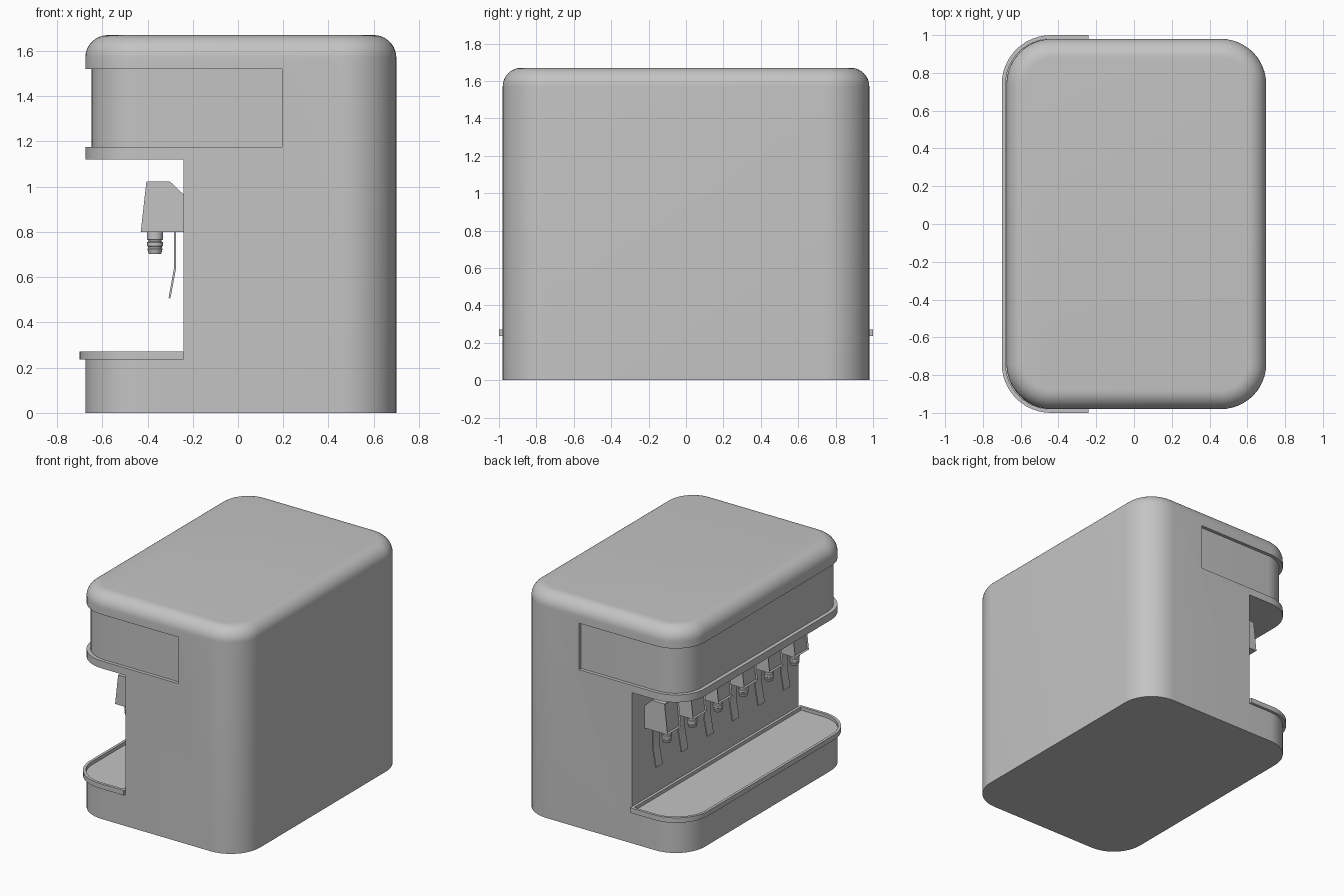
import bpy, bmesh, math

if "Cube" in bpy.data.objects:
    bpy.data.objects.remove(bpy.data.objects["Cube"], do_unlink=True)

GREY = (0.55, 0.55, 0.55, 1)
grey = bpy.data.materials.new("light grey")
grey.use_nodes = True
grey.diffuse_color = GREY
grey.node_tree.nodes["Principled BSDF"].inputs["Base Color"].default_value = GREY

WALL = -0.24          # face of the tap wall
FRONT, BACK, SIDE = -0.675, 0.70, 0.98


def outline(x0, x1, y, r0, r1, z, steps=12):
    """Plan rectangle with corner radius r0 at the x0 end and r1 at the x1 end."""
    pts = []
    for sx, sy, start in ((1, 1, 0), (-1, 1, 90), (-1, -1, 180), (1, -1, 270)):
        r = r1 if sx > 0 else r0
        cx, cy = (x1 - r if sx > 0 else x0 + r), sy * (y - r)
        for i in range(steps + 1 if r > 0 else 1):
            a = math.radians(start + 90 * i / steps)
            pts.append((cx + r * math.cos(a), cy + r * math.sin(a), z))
    return pts


def circle(x, y, r, z, n=24):
    return [(x + r * math.cos(math.tau * i / n), y + r * math.sin(math.tau * i / n), z)
            for i in range(n)]


def loft(name, loops, edit=None):
    """Join matching loops into a capped solid."""
    bm = bmesh.new()
    rings = [[bm.verts.new(p) for p in loop] for loop in loops]
    n = len(rings[0])
    for a, b in zip(rings, rings[1:]):
        for i in range(n):
            j = (i + 1) % n
            bm.faces.new((a[i], a[j], b[j], b[i]))
    bm.faces.new(rings[0][::-1])
    bm.faces.new(rings[-1])
    bmesh.ops.recalc_face_normals(bm, faces=bm.faces)
    if edit:
        edit(bm)
    mesh = bpy.data.meshes.new(name)
    bm.to_mesh(mesh)
    bm.free()
    mesh.materials.append(grey)
    obj = bpy.data.objects.new(name, mesh)
    bpy.context.collection.objects.link(obj)
    return obj


def activate(obj):
    bpy.ops.object.select_all(action='DESELECT')
    obj.select_set(True)
    bpy.context.view_layer.objects.active = obj


def smooth(obj):
    activate(obj)
    bpy.ops.object.shade_smooth_by_angle(angle=math.radians(30))


def cut_box(obj, x1, z0, z1):
    """Remove everything in front of x1 between two heights."""
    cutter = loft("cutter", [outline(-1.2, x1, 1.2, 0, 0, z) for z in (z0, z1)])
    cutter.hide_render = True
    mod = obj.modifiers.new("cut", 'BOOLEAN')
    mod.operation, mod.solver, mod.object = 'DIFFERENCE', 'EXACT', cutter
    activate(obj)
    bpy.ops.object.modifier_apply(modifier=mod.name)
    bpy.data.objects.remove(cutter, do_unlink=True)


def extrude_profile(name, profile, y, half, edit=None):
    """Side profile in x and z, given a width along y."""
    return loft(name, [[(px, y + s * half, pz) for px, pz in profile] for s in (-1, 1)], edit)


# Cabinet: rounded block with a rolled top edge, tap bay and header recess
TOP, ROLL, CORNER = 1.67, 0.10, 0.24
loops = [outline(FRONT, BACK, SIDE, CORNER, CORNER, 0)]
for i in range(11):
    a = math.radians(9 * i)
    d = ROLL * (1 - math.cos(a))
    loops.append(outline(FRONT + d, BACK - d, SIDE - d, CORNER - d, CORNER - d,
                         TOP - ROLL + ROLL * math.sin(a)))
cabinet = loft("cabinet", loops)
cut_box(cabinet, WALL, -0.1, 1.12)
cut_box(cabinet, 0.195, 1.175, 1.52)
smooth(cabinet)

# Header panel set back inside the recess
smooth(loft("header_panel", [outline(FRONT + 0.028, 0.2, SIDE - 0.025, 0.215, 0, z)
                             for z in (1.17, 1.525)]))

# Plinth under the drip tray
smooth(loft("tray_base", [outline(FRONT, WALL, SIDE, CORNER, 0, z) for z in (0, 0.24)]))

# Drip tray with a raised rim
rim = 0.02
smooth(loft("drip_tray", [
    outline(-0.70, WALL, 1.0, 0.26, 0, 0.235),
    outline(-0.70, WALL, 1.0, 0.26, 0, 0.272),
    outline(-0.70 + rim, WALL - rim, 1.0 - rim, 0.24, 0, 0.272),
    outline(-0.70 + rim, WALL - rim, 1.0 - rim, 0.24, 0, 0.247)]))


def inset_front(bm):
    """Recess the label area on the front of a tap."""
    bm.normal_update()
    front = min(bm.faces, key=lambda f: f.normal.x)
    bmesh.ops.inset_individual(bm, faces=[front], thickness=0.014, depth=-0.008)


# Row of six taps: head, nozzle and push lever
HEAD = [(-0.43, 0.80), (-0.405, 1.022), (-0.30, 1.022), (WALL, 0.965), (WALL, 0.80)]
LEVER = [(-0.282, 0.81), (-0.282, 0.645), (-0.307, 0.508),
         (-0.299, 0.505), (-0.273, 0.643), (-0.273, 0.81)]
NOZZLE = [(0.036, 0.81), (0.036, 0.767), (0.029, 0.764), (0.029, 0.757), (0.035, 0.754),
          (0.035, 0.738), (0.031, 0.735), (0.031, 0.728), (0.034, 0.725), (0.027, 0.703),
          (0.018, 0.703), (0.018, 0.73)]
for i in range(6):
    y = 0.75 - 0.3 * i
    n = i + 1
    extrude_profile(f"tap_head_{n}", HEAD, y, 0.08, inset_front)
    extrude_profile(f"tap_lever_{n}", LEVER, y, 0.038)
    smooth(loft(f"tap_nozzle_{n}", [circle(-0.367, y, r, z) for r, z in NOZZLE]))
